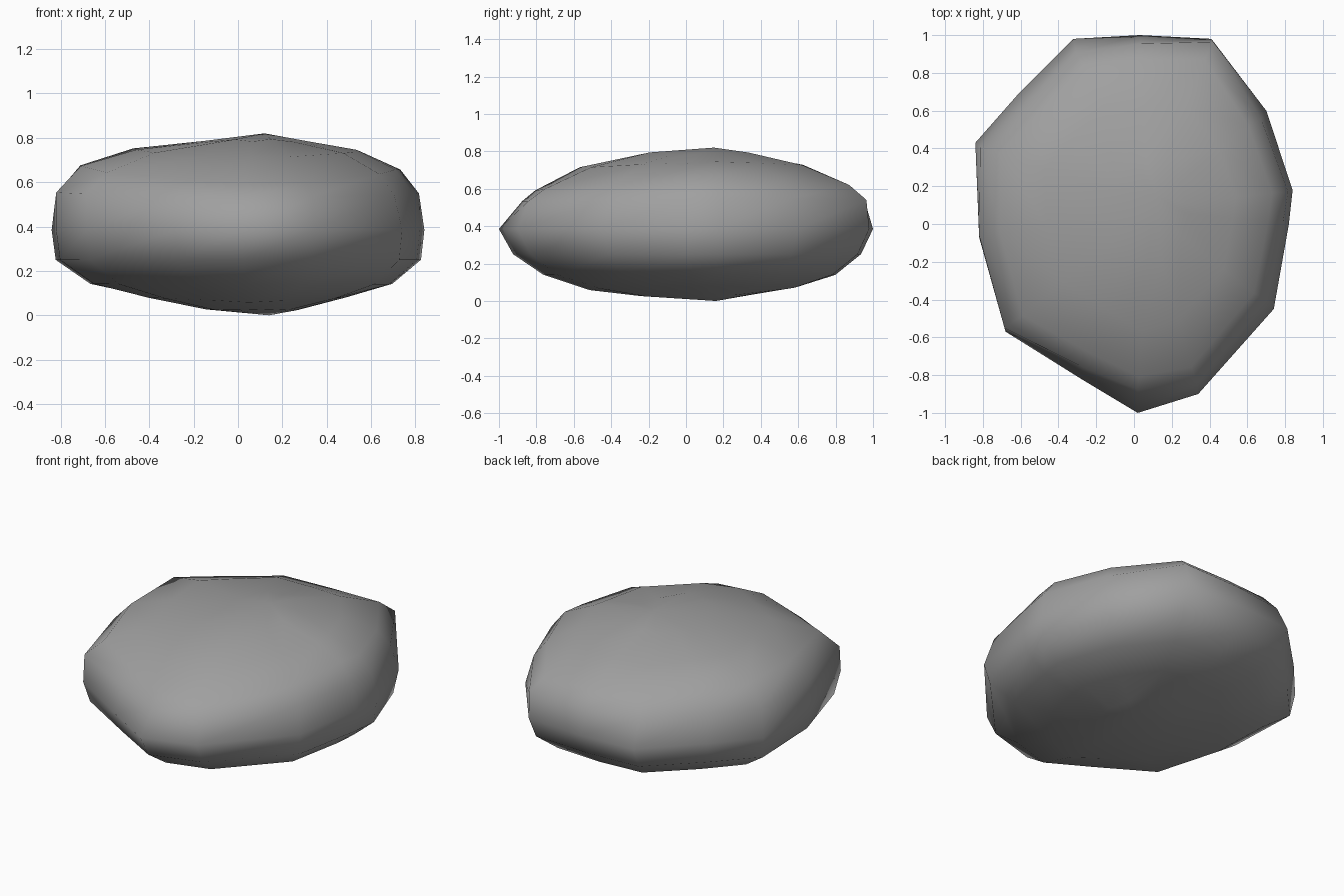
import bpy
import bmesh
import random

random.seed(4)

default = bpy.data.objects.get("Cube")
if default:
    bpy.data.objects.remove(default, do_unlink=True)

# Stone colour
stone = bpy.data.materials.new("stone grey")
stone.use_nodes = True
grey = (0.35, 0.35, 0.35, 1)
stone.diffuse_color = grey
stone.node_tree.nodes["Principled BSDF"].inputs["Base Color"].default_value = grey

# Widest outline: x, y, and how strongly the shoulder above leans inward
outline = [
    (0.02, -1.0, 0.07), (0.34, -0.9, 0.01), (0.74, -0.45, 0.04),
    (0.82, 0, 0.03), (0.84, 0.18, 0.02), (0.7, 0.6, 0.03),
    (0.41, 0.98, -0.03), (0.03, 1.0, 0), (-0.32, 0.98, 0.03),
    (-0.62, 0.68, 0.04), (-0.84, 0.43, 0.02), (-0.82, -0.07, -0.01),
    (-0.68, -0.57, -0.02), (-0.28, -0.82, 0.02),
]

# Layers from underside to crown: width, depth, height, lean, saddle
layers = [
    (0.25, 0.3, 0.03, 0, 0), (0.54, 0.55, 0.075, 0, 0.03),
    (0.81, 0.78, 0.14, 0, 0), (0.98, 0.93, 0.25, 0, 0),
    (1, 1, 0.385, 0, 0), (0.99, 0.95, 0.545, 1, 0.01),
    (0.87, 0.86, 0.64, 0.6, 0.05), (0.6, 0.6, 0.735, 0, 0.04),
    (0.26, 0.28, 0.787, 0, 0),
]
drift = 0.08


def add_layer(bm, width, depth, height, lean, saddle):
    # Inner layers drift off centre; upper ones dip at front and back
    ring = []
    for x, y, shoulder in outline:
        px = x * (width - lean * shoulder) + drift * (1 - width)
        py = y * (depth - lean * shoulder) + drift * (1 - depth)
        dip = saddle * (px * px - 0.3 * px - py * py + 0.4 * py)
        rough = 0.01 * (1 - depth) * random.uniform(-1, 1)
        ring.append(bm.verts.new((px, py, height + dip + rough)))
    return ring


# Weathered stone: layers bridged into one closed body
bm = bmesh.new()
rings = [add_layer(bm, *layer) for layer in layers]
count = len(outline)
for low, high in zip(rings, rings[1:]):
    for i in range(count):
        j = (i + 1) % count
        bm.faces.new((low[i], low[j], high[j], high[i]))

foot = bm.verts.new((0.14, 0.16, 0))
crown = bm.verts.new((0.12, 0.15, 0.82))
for i in range(count):
    j = (i + 1) % count
    bm.faces.new((foot, rings[0][j], rings[0][i]))
    bm.faces.new((crown, rings[-1][i], rings[-1][j]))

bmesh.ops.recalc_face_normals(bm, faces=bm.faces)
for face in bm.faces:
    face.smooth = True

mesh = bpy.data.meshes.new("stone")
bm.to_mesh(mesh)
bm.free()
mesh.materials.append(stone)
body = bpy.data.objects.new("stone", mesh)
bpy.context.collection.objects.link(body)
